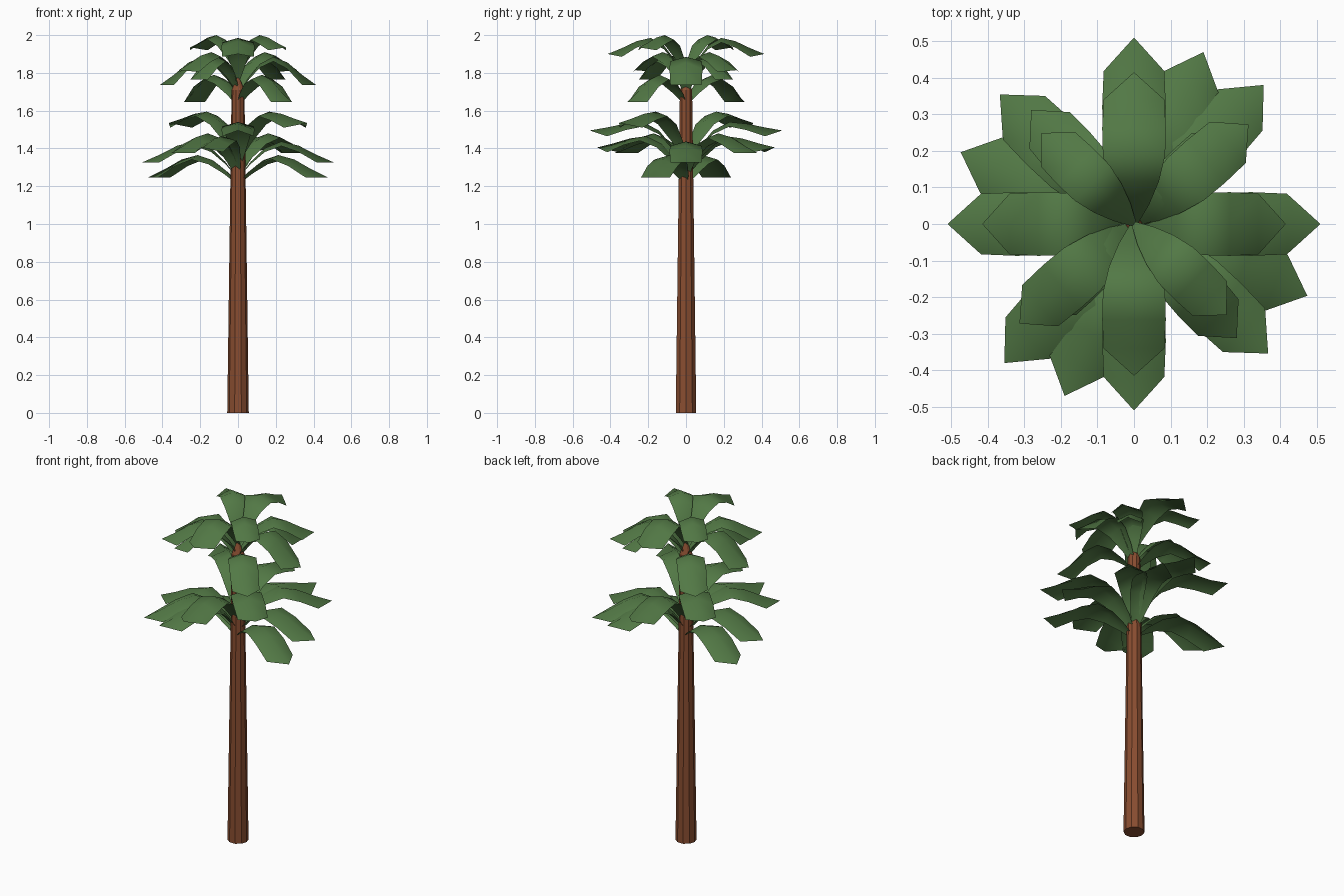
import bpy, bmesh
from math import radians, sin, cos

if "Cube" in bpy.data.objects:
    bpy.data.objects.remove(bpy.data.objects["Cube"])

def material(name, rgb):
    m = bpy.data.materials.new(name)
    m.diffuse_color = (*rgb, 1)
    m.use_nodes = True
    m.node_tree.nodes["Principled BSDF"].inputs["Base Color"].default_value = m.diffuse_color
    return m

def add_object(name, bm, mat):
    me = bpy.data.meshes.new(name)
    bm.to_mesh(me)
    bm.free()
    me.materials.append(mat)
    bpy.context.collection.objects.link(bpy.data.objects.new(name, me))

green = material("leaf_green", (0.085, 0.19, 0.06))
brown = material("bark_brown", (0.25, 0.075, 0.03))

# Trunk: tapered column with a pointed top hidden among the leaves
SIDES = 10
bm = bmesh.new()
rings = []
for r, z in ((0.057, 0), (0.034, 1.71), (0.003, 1.785)):
    rings.append([bm.verts.new((r * cos(radians(36 * i)), r * sin(radians(36 * i)), z))
                  for i in range(SIDES)])
for a, b in zip(rings, rings[1:]):
    for i in range(SIDES):
        j = (i + 1) % SIDES
        bm.faces.new((a[i], a[j], b[j], b[i]))
bm.faces.new(rings[0][::-1])
bm.faces.new(rings[-1])
add_object("trunk", bm, brown)

# Leaf rows: fraction of length, half width, side droop
ROWS = [(0.0, 0.010, 0.0), (0.13, 0.042, 0.012), (0.28, 0.068, 0.020),
        (0.45, 0.085, 0.024), (0.63, 0.087, 0.034), (0.82, 0.083, 0.0)]

def leaf(name, angle, length, base, peak, tip, width, sag):
    """Arched, ridged leaf that rises from the trunk and droops to a point."""
    rise, drop = peak - base, peak - tip
    ridge = [base, base + 0.45 * rise, base + 0.82 * rise, peak,
             peak - 0.2 * drop, peak - 0.64 * drop]
    c, s = cos(radians(angle)), sin(radians(angle))
    bm = bmesh.new()

    def vert(along, across, z):
        return bm.verts.new((along * c - across * s, along * s + across * c, z))

    rows = []
    for (f, w, d), z in zip(ROWS, ridge):
        r, w = f * length, w * width
        side = z - d if f < 0.8 else tip - sag    # shoulders hang near tip level
        rows.append([vert(r, -w, side), vert(r, 0, z), vert(r, w, side)])
    for a, b in zip(rows, rows[1:]):
        for i in (0, 1):
            bm.faces.new((a[i], b[i], b[i + 1], a[i + 1]))
    end = vert(length, 0, tip)
    for i in (0, 1):
        bm.faces.new((rows[-1][i], end, rows[-1][i + 1]))
    for f in bm.faces:
        f.smooth = True
    add_object(name, bm, green)

# Opposite leaf pairs spiralling down:
# angle, length, base, peak and tip heights, width scale, shoulder sag
UPPER = [(135.5, 0.355, 1.79, 2.0, 1.935, 0.8, 0.015), (90, 0.415, 1.76, 1.985, 1.90, 1, 0.015),
         (41, 0.415, 1.70, 1.91, 1.815, 0.9, 0.01), (44.5, 0.35, 1.71, 1.885, 1.765, 0.8, 0),
         (0, 0.415, 1.68, 1.885, 1.735, 1, 0), (132, 0.42, 1.63, 1.79, 1.645, 0.9, 0)]
LOWER = [(136, 0.51, 1.33, 1.595, 1.535, 1, 0.025), (90, 0.51, 1.29, 1.54, 1.495, 1, 0.03),
         (68, 0.507, 1.25, 1.465, 1.405, 1, 0.025), (47, 0.52, 1.27, 1.48, 1.375, 1, 0),
         (0, 0.51, 1.24, 1.437, 1.325, 1, 0), (-22.5, 0.513, 1.21, 1.365, 1.247, 1, 0)]

for tier, specs in (("upper", UPPER), ("lower", LOWER)):
    for n, (ang, *dims) in enumerate(specs):
        for side in (0, 1):
            leaf(f"{tier}_leaf_{n * 2 + side + 1}", ang + 180 * side, *dims)
